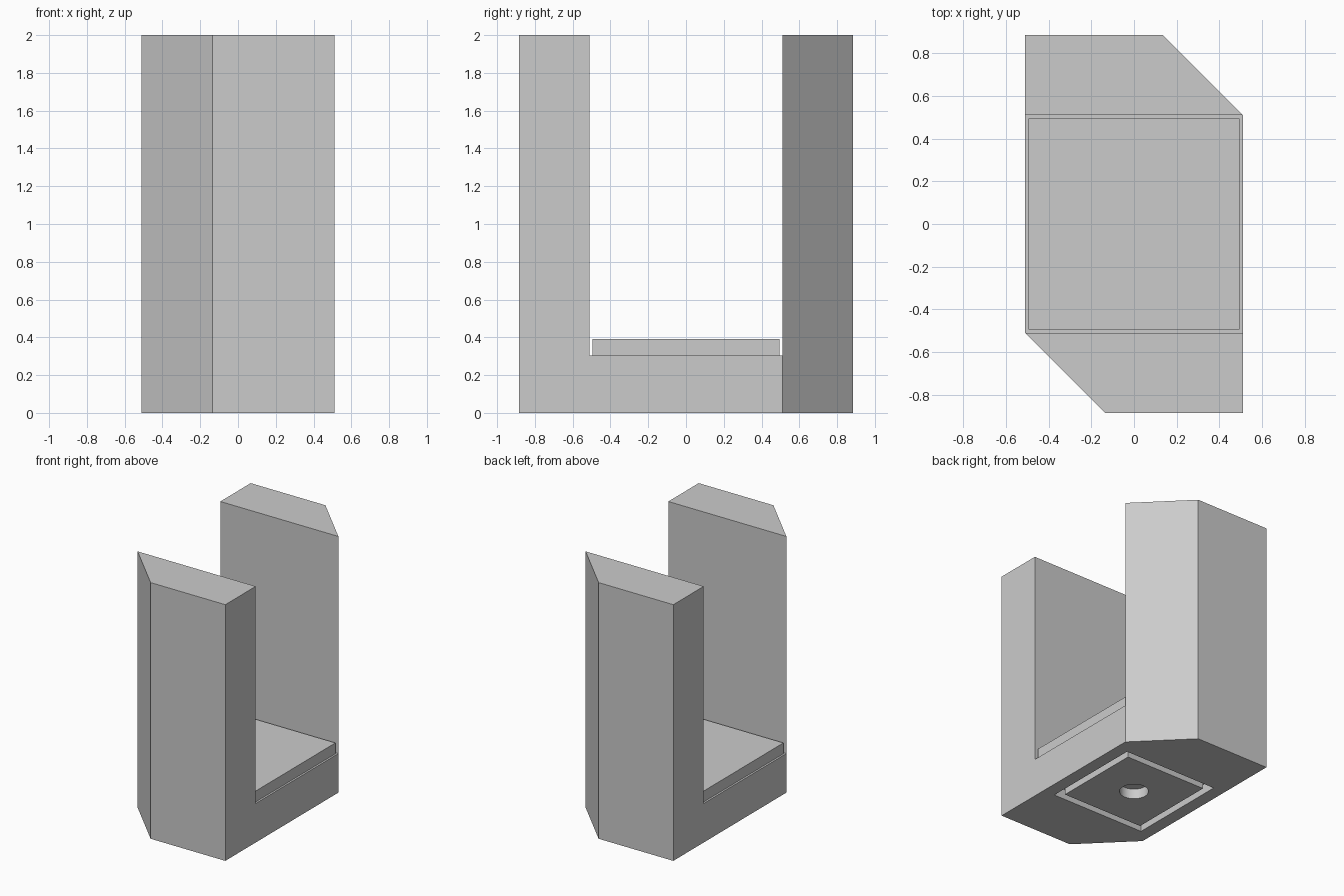
import bpy, bmesh

cube = bpy.data.objects.get("Cube")
if cube:
    bpy.data.objects.remove(cube, do_unlink=True)

grey = bpy.data.materials.new("plain_grey")
grey.use_nodes = True
colour = (0.6, 0.6, 0.6, 1)
grey.diffuse_color = colour
grey.node_tree.nodes["Principled BSDF"].inputs["Base Color"].default_value = colour

SIDE, END, FLAT = 0.51, 0.885, 0.135     # half width, half depth, chamfer corner
HEIGHT, BASE, PLATE = 2.0, 0.305, 0.39   # heights of towers, base and plate
GROOVE = 0.08                            # depth of the underside recess


def prism(name, outline, low, high):
    """Extrude a plan outline between two heights."""
    bm = bmesh.new()
    face = bm.faces.new([bm.verts.new((x, y, low)) for x, y in outline])
    extruded = bmesh.ops.extrude_face_region(bm, geom=[face])["geom"]
    top = [v for v in extruded if isinstance(v, bmesh.types.BMVert)]
    bmesh.ops.translate(bm, verts=top, vec=(0, 0, high - low))
    bmesh.ops.recalc_face_normals(bm, faces=bm.faces)
    mesh = bpy.data.meshes.new(name)
    bm.to_mesh(mesh)
    bm.free()
    mesh.materials.append(grey)
    obj = bpy.data.objects.new(name, mesh)
    bpy.context.collection.objects.link(obj)
    return obj


def rectangle(x, y):
    return [(-x, -y), (x, -y), (x, y), (-x, y)]


def cut(obj, cutter):
    """Subtract a cutter, apply the result and discard the cutter."""
    cutter.hide_render = True
    mod = obj.modifiers.new("cut", "BOOLEAN")
    mod.operation, mod.solver, mod.object = "DIFFERENCE", "EXACT", cutter
    bpy.ops.object.select_all(action="DESELECT")
    bpy.context.view_layer.objects.active = obj
    obj.select_set(True)
    bpy.ops.object.modifier_apply(modifier=mod.name)
    bpy.data.objects.remove(cutter, do_unlink=True)


# Body: plan with two opposite chamfers, hollowed into two towers on a base
half = [(-SIDE, -SIDE), (-FLAT, -END), (SIDE, -END)]
body = prism("body", half + [(-x, -y) for x, y in half], 0, HEIGHT)
cut(body, prism("gap_cutter", rectangle(1, SIDE), BASE, HEIGHT + 1))
cut(body, prism("recess_cutter", rectangle(0.41, 0.41), -1, GROOVE))

# Raised plate between the towers
prism("raised_plate", rectangle(0.495, 0.495), BASE, PLATE)

# Underside pad, leaving a square groove around it, with a round hole
pad = prism("underside_pad", rectangle(0.355, 0.355), 0, GROOVE)
bpy.ops.mesh.primitive_cylinder_add(vertices=32, radius=0.105, depth=1)
cut(pad, bpy.context.object)
bpy.ops.object.shade_smooth_by_angle()
